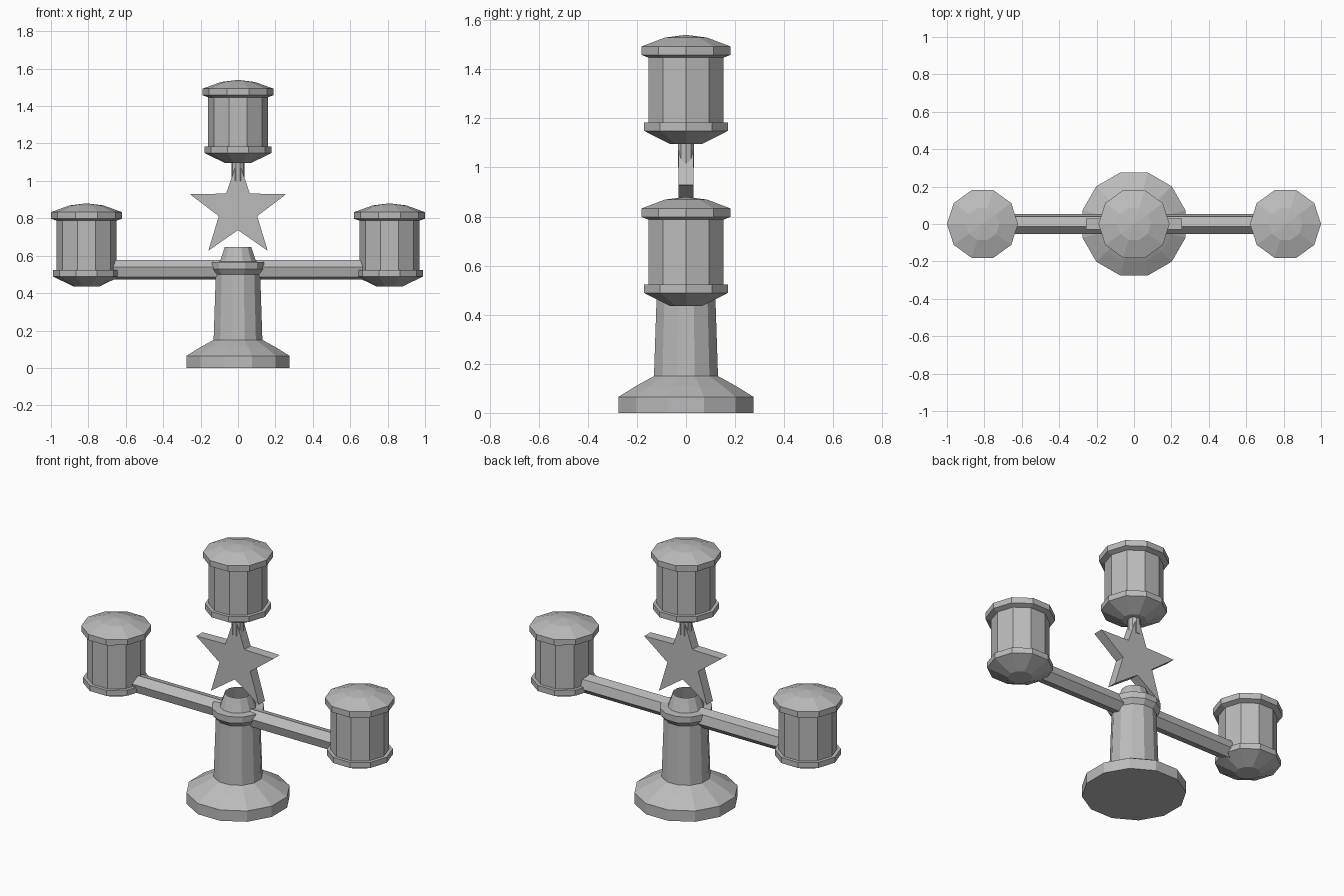
import bpy, bmesh, math
from mathutils import Matrix

if "Cube" in bpy.data.objects:
    bpy.data.objects.remove(bpy.data.objects["Cube"])

grey = bpy.data.materials.new("plain grey")
grey.diffuse_color = (0.5, 0.5, 0.5, 1)
grey.use_nodes = True
grey.node_tree.nodes["Principled BSDF"].inputs["Base Color"].default_value = grey.diffuse_color


def finish(name, bm, loc=(0, 0, 0)):
    bmesh.ops.recalc_face_normals(bm, faces=bm.faces)
    me = bpy.data.meshes.new(name)
    bm.to_mesh(me)
    bm.free()
    me.materials.append(grey)
    ob = bpy.data.objects.new(name, me)
    ob.location = loc
    bpy.context.collection.objects.link(ob)
    return ob


def turned(name, profile, sides, phase=0.0, loc=(0, 0, 0), top=True, matrix=None):
    """Faceted solid of revolution from (radius, z) points."""
    bm = bmesh.new()
    rings = []
    for r, z in profile:
        if r == 0:
            rings.append([bm.verts.new((0, 0, z))] * sides)
        else:
            angles = [phase + 2 * math.pi * i / sides for i in range(sides)]
            rings.append([bm.verts.new((r * math.cos(a), r * math.sin(a), z)) for a in angles])
    for a, b in zip(rings, rings[1:]):
        for i in range(sides):
            j = (i + 1) % sides
            loop = [a[i], a[j], b[j], b[i]]
            bm.faces.new(list(dict.fromkeys(loop)))
    bm.faces.new(rings[0][::-1])
    if top and profile[-1][0] > 0:
        bm.faces.new(rings[-1])
    if matrix:
        bm.transform(matrix)
    return finish(name, bm, loc)


# Flared foot, column, collar and open-topped neck
turned("base_column", [(.285, 0), (.285, .065), (.21, .11), (.135, .15), (.123, .50),
                       (.145, .528), (.145, .565), (.10, .568), (.073, .647)],
       12, math.radians(15), top=False)

# Hexagonal cross arm lying along x
turned("cross_arm", [(.055, -.72), (.055, .72)], 6, math.radians(-45),
       (0, 0, .525), matrix=Matrix.Rotation(math.pi / 2, 4, 'Y'))

# Three identical lanterns
lantern = [(.068, 0), (.18, .054), (.18, .088), (.16, .088), (.16, .352), (.19, .363),
           (.19, .398), (.09, .434), (0, .445)]
for name, x, z in (("left_lantern", -.81, .435), ("right_lantern", .81, .435),
                   ("top_lantern", 0, 1.095)):
    turned(name, lantern, 10, 0, (x, 0, z))

# Short post between star and top lantern
turned("lantern_post", [(.035, 1.0), (.035, 1.11)], 10)

# Flat five-pointed star
bm = bmesh.new()
outline = []
for i in range(10):
    r = .108 if i % 2 else .27
    a = math.pi / 2 + i * math.pi / 5
    outline.append(bm.verts.new((r * math.cos(a), -.03, r * math.sin(a))))
face = bm.faces.new(outline)
new = bmesh.ops.extrude_face_region(bm, geom=[face], use_keep_orig=True)["geom"]
bmesh.ops.translate(bm, vec=(0, .06, 0),
                    verts=[v for v in new if isinstance(v, bmesh.types.BMVert)])
finish("star", bm, (0, 0, .845))
